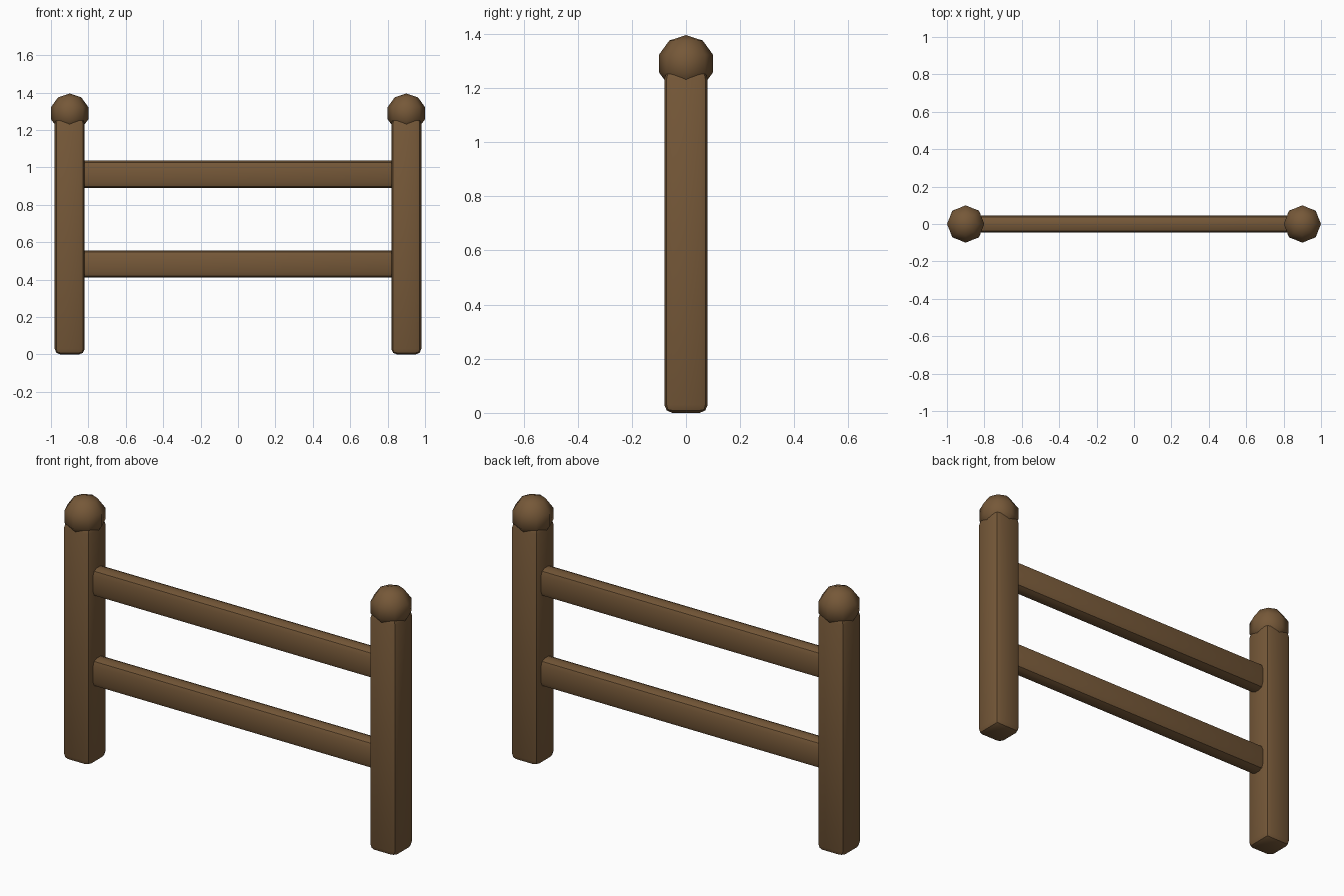
import bpy
from math import radians

if "Cube" in bpy.data.objects:
    bpy.data.objects.remove(bpy.data.objects["Cube"], do_unlink=True)

# Single wood colour
wood = bpy.data.materials.new("brown_wood")
wood.use_nodes = True
colour = (0.18, 0.098, 0.04, 1)
wood.diffuse_color = colour
wood.node_tree.nodes["Principled BSDF"].inputs["Base Color"].default_value = colour


def rounded_beam(name, centre, size):
    """Box with soft two-step rounded edges."""
    bpy.ops.mesh.primitive_cube_add(size=1, location=centre)
    beam = bpy.context.object
    beam.name = name
    beam.scale = size
    bpy.ops.object.transform_apply(location=False, rotation=False, scale=True)
    bevel = beam.modifiers.new("rounded_edges", "BEVEL")
    bevel.width = 0.03
    bevel.segments = 2
    bpy.ops.object.modifier_apply(modifier=bevel.name)
    bpy.ops.object.shade_smooth_by_angle(angle=radians(30))
    beam.data.materials.append(wood)


POST_X, POST_TOP = 0.9, 1.265

# Posts with low-poly ball caps
for side, sign in (("left", 1), ("right", -1)):
    rounded_beam(f"{side}_post", (sign * POST_X, 0, POST_TOP / 2), (0.16, 0.16, POST_TOP))
    bpy.ops.mesh.primitive_uv_sphere_add(segments=8, ring_count=5, radius=0.105,
                                         location=(sign * POST_X, 0, 1.29))
    cap = bpy.context.object
    cap.name = f"{side}_post_cap"
    bpy.ops.object.shade_smooth()
    cap.data.materials.append(wood)

# Horizontal rails
for name, z in (("upper_rail", 0.963), ("lower_rail", 0.484)):
    rounded_beam(name, (0, 0, z), (POST_X * 2, 0.09, 0.146))
